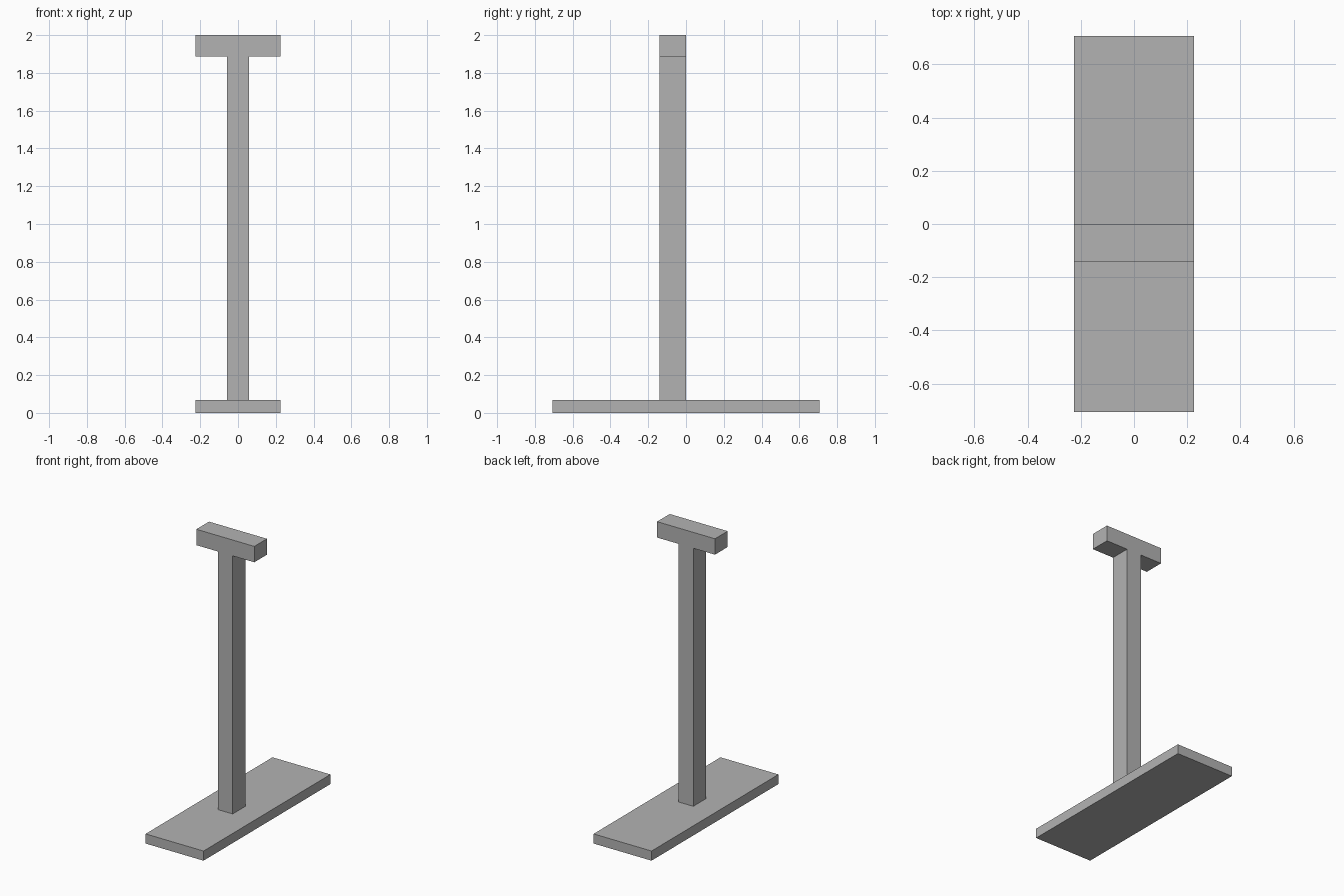
import bpy
import bmesh

cube = bpy.data.objects.get("Cube")
if cube:
    bpy.data.objects.remove(cube, do_unlink=True)

grey = bpy.data.materials.new("plain grey")
grey.use_nodes = True
colour = (0.45, 0.45, 0.45, 1)
grey.diffuse_color = colour
grey.node_tree.nodes["Principled BSDF"].inputs["Base Color"].default_value = colour


def extruded(name, half_profile, y0, y1):
    """Mirror a right-half x/z outline and extrude it from y0 to y1."""
    outline = half_profile + [(-x, z) for x, z in reversed(half_profile)]
    bm = bmesh.new()
    face = bm.faces.new([bm.verts.new((x, y0, z)) for x, z in outline])
    result = bmesh.ops.extrude_face_region(bm, geom=[face], use_keep_orig=True)
    moved = [v for v in result["geom"] if isinstance(v, bmesh.types.BMVert)]
    bmesh.ops.translate(bm, verts=moved, vec=(0, y1 - y0, 0))
    bmesh.ops.recalc_face_normals(bm, faces=bm.faces)
    mesh = bpy.data.meshes.new(name)
    bm.to_mesh(mesh)
    bm.free()
    mesh.materials.append(grey)
    obj = bpy.data.objects.new(name, mesh)
    bpy.context.collection.objects.link(obj)
    return obj


half_width, half_post = 0.226, 0.057
base_top, bar_bottom = 0.068, 1.888

# Flat foot plate
extruded("base_plate", [(half_width, 0), (half_width, base_top)], -0.707, 0.707)

# Upright post with its crossbar, one T-shaped piece
extruded("post_and_crossbar",
         [(half_post, base_top), (half_post, bar_bottom),
          (half_width, bar_bottom), (half_width, 2.0)], -0.141, 0)
